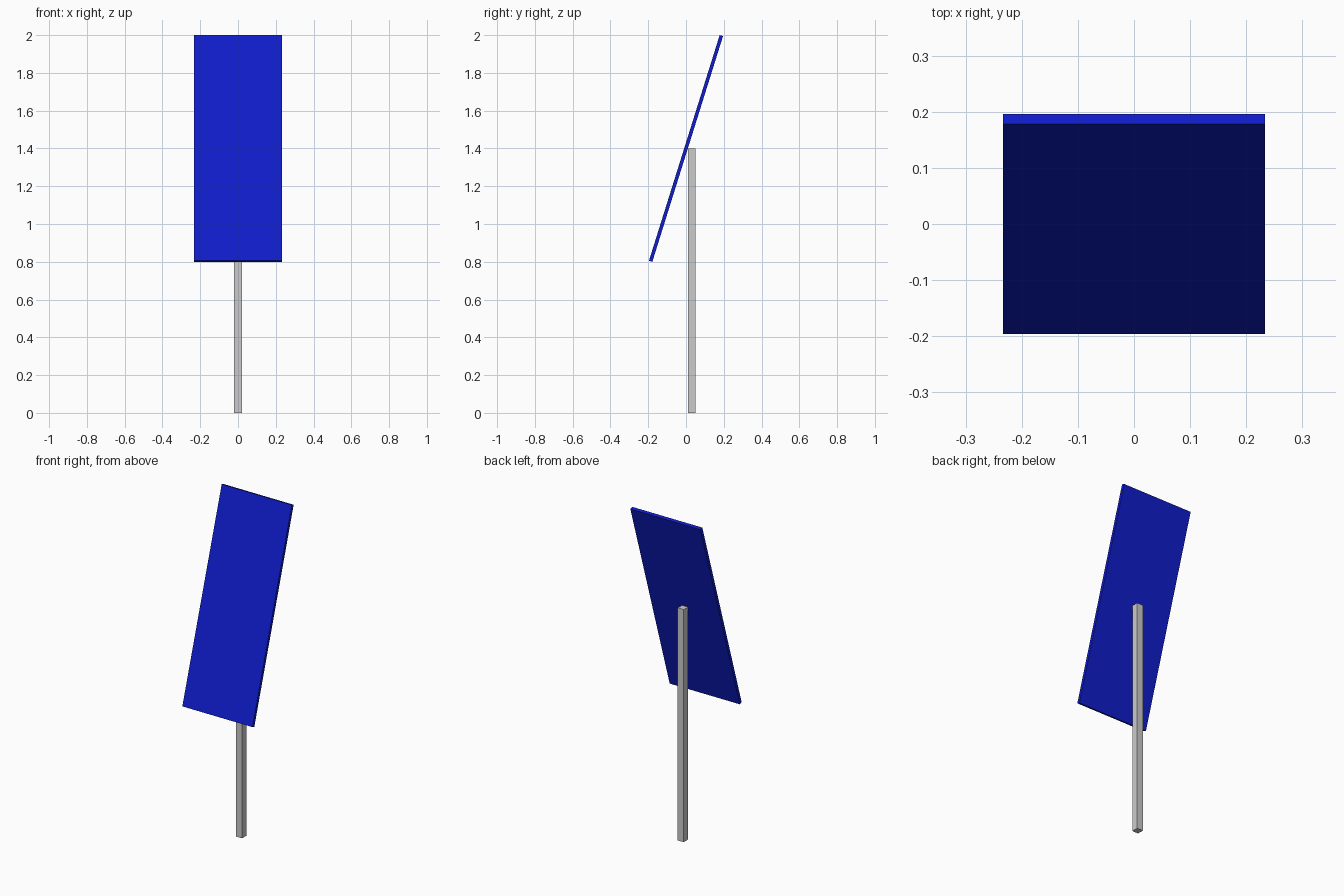
import bpy
from math import radians

if "Cube" in bpy.data.objects:
    bpy.data.objects.remove(bpy.data.objects["Cube"])


def box(name, size, location, tilt=0.0):
    bpy.ops.mesh.primitive_cube_add(size=1, location=location, rotation=(tilt, 0, 0))
    obj = bpy.context.object
    obj.name = name
    obj.scale = size
    return obj


# Upright square post behind the panel
box("post", (0.04, 0.04, 1.4), (0, 0.03, 0.7))

# Thin panel, top leaning back
panel = box("panel", (0.467, 0.0187, 1.252), (0, 0, 1.4), radians(-17.4))
blue = bpy.data.materials.new("blue")
blue.diffuse_color = (0.005, 0.012, 0.6, 1)
blue.use_nodes = True
blue.node_tree.nodes["Principled BSDF"].inputs["Base Color"].default_value = blue.diffuse_color
panel.data.materials.append(blue)
